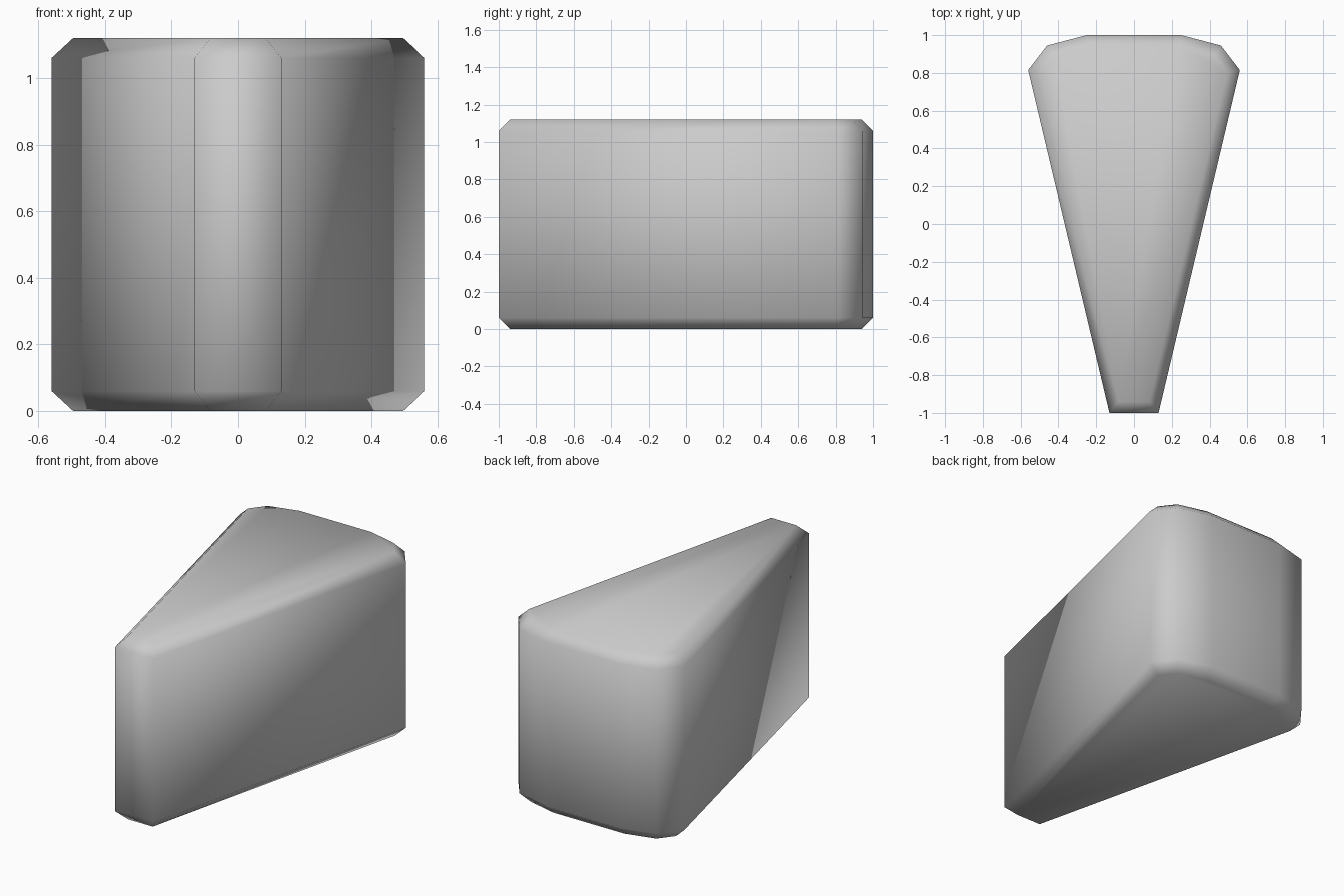
import bpy
import bmesh
from mathutils import Vector

if "Cube" in bpy.data.objects:
    bpy.data.objects.remove(bpy.data.objects["Cube"])

HEIGHT, BEVEL = 1.12, 0.06

# Wedge outline: narrow front, wide back with chamfered corners
half = [(0.13, -1.0), (0.56, 0.815), (0.46, 0.945), (0.25, 1.0)]
outline = [Vector(p) for p in half] + [Vector((-x, y)) for x, y in reversed(half)]


def inset(points, d):
    """Move every side of a counter-clockwise outline inward by d."""
    result = []
    for i, p in enumerate(points):
        a = (p - points[i - 1]).normalized()
        b = (points[(i + 1) % len(points)] - p).normalized()
        n1, n2 = Vector((-a.y, a.x)), Vector((-b.y, b.x))
        result.append(p + (n1 + n2) * d / (1 + n1.dot(n2)))
    return result


# Stack of rings: bevelled bottom, straight walls, bevelled top
inner = inset(outline, BEVEL)
levels = [(inner, 0.0), (outline, BEVEL), (outline, HEIGHT - BEVEL), (inner, HEIGHT)]
bm = bmesh.new()
rings = [[bm.verts.new((p.x, p.y, z)) for p in pts] for pts, z in levels]
count = len(outline)
for low, high in zip(rings, rings[1:]):
    for i in range(count):
        j = (i + 1) % count
        bm.faces.new((low[i], low[j], high[j], high[i]))
bm.faces.new(list(reversed(rings[0])))
bm.faces.new(rings[-1])
for face in bm.faces:
    face.smooth = True

mesh = bpy.data.meshes.new("wedge_block")
bm.to_mesh(mesh)
bm.free()

# Single light grey colour
grey = bpy.data.materials.new("light grey")
grey.diffuse_color = (0.6, 0.6, 0.6, 1.0)
grey.use_nodes = True
grey.node_tree.nodes["Principled BSDF"].inputs["Base Color"].default_value = grey.diffuse_color
mesh.materials.append(grey)
wedge = bpy.data.objects.new("wedge_block", mesh)
bpy.context.collection.objects.link(wedge)
